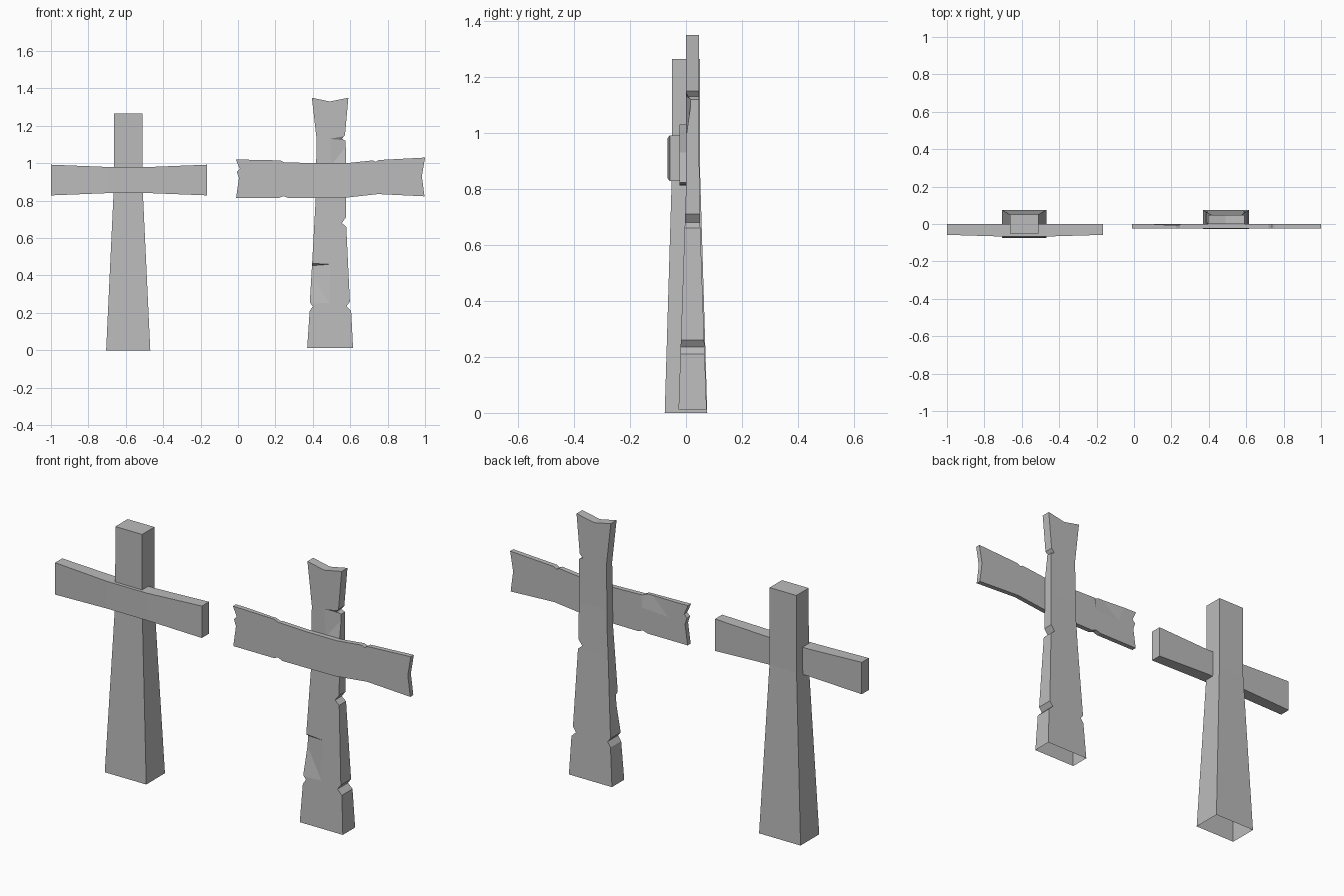
import bpy
import bmesh
from mathutils import Vector

default = bpy.data.objects.get("Cube")
if default:
    bpy.data.objects.remove(default, do_unlink=True)

# Single stone colour
stone = bpy.data.materials.new("grey_stone")
stone.use_nodes = True
grey = (0.5, 0.5, 0.5, 1)
stone.diffuse_color = grey
stone.node_tree.nodes["Principled BSDF"].inputs["Base Color"].default_value = grey


def add_object(name, bm):
    bmesh.ops.recalc_face_normals(bm, faces=bm.faces[:])
    mesh = bpy.data.meshes.new(name)
    bm.to_mesh(mesh)
    bm.free()
    mesh.materials.append(stone)
    obj = bpy.data.objects.new(name, mesh)
    bpy.context.collection.objects.link(obj)
    return obj


def blend(value, stops):
    """Piecewise linear lookup in (position, result) pairs."""
    if value <= stops[0][0]:
        return stops[0][1]
    for (a, ya), (b, yb) in zip(stops, stops[1:]):
        if value <= b:
            return ya + (yb - ya) * (value - a) / (b - a)
    return stops[-1][1]


def slab(name, outline, front, back, axis):
    """Extrude an x-z outline; front and back depth vary along one axis."""
    bm = bmesh.new()
    face = bm.faces.new([bm.verts.new((x, -1, z)) for x, z in outline])
    grown = bmesh.ops.extrude_face_region(bm, geom=[face])["geom"]
    for v in grown:
        if isinstance(v, bmesh.types.BMVert):
            v.co.y = 1
    # Cut an edge loop at each bend in depth
    normal = Vector((0, 0, 0))
    normal[axis] = 1
    for position, _ in front[1:-1] + back[1:-1]:
        bmesh.ops.bisect_plane(bm, geom=bm.verts[:] + bm.edges[:] + bm.faces[:],
                               plane_co=normal * position, plane_no=normal)
    for v in bm.verts:
        v.co.y = blend(v.co[axis], front if v.co.y < 0 else back)
    return add_object(name, bm)


def chip(target, points):
    """Break a shallow flake off a part with a convex cutter."""
    bm = bmesh.new()
    for p in points:
        bm.verts.new(p)
    bmesh.ops.convex_hull(bm, input=bm.verts[:])
    cutter = add_object("chip_cutter", bm)
    cutter.hide_render = True
    mod = target.modifiers.new("chip", "BOOLEAN")
    mod.operation = "DIFFERENCE"
    mod.solver = "EXACT"
    mod.object = cutter
    bpy.context.view_layer.objects.active = target
    bpy.ops.object.modifier_apply(modifier=mod.name)
    bpy.data.objects.remove(cutter, do_unlink=True)


def open_base(obj):
    """Remove the underside, leaving the post hollow from below."""
    bm = bmesh.new()
    bm.from_mesh(obj.data)
    base = [f for f in bm.faces if all(v.co.z < 0.03 for v in f.verts)]
    bmesh.ops.delete(bm, geom=base, context="FACES")
    bm.to_mesh(obj.data)
    bm.free()


# Intact cross: tapered post and waisted beam
centre = -0.587
half = [(0.118, 0), (0.077, 0.87), (0.076, 1.265)]
plain_post = slab(
    "plain_post",
    [(centre + w, z) for w, z in half] + [(centre - w, z) for w, z in reversed(half)],
    [(0, -0.076), (0.87, -0.05), (1.265, -0.05)],
    [(0, 0.076), (0.87, 0.05), (1.265, 0.05)], 2)
open_base(plain_post)

waist = [(-1, 0.082), (-0.7, 0.07), (-0.47, 0.07), (-0.165, 0.082)]
slab("plain_beam",
     [(x, 0.91 - h) for x, h in waist] + [(x, 0.91 + h) for x, h in reversed(waist)],
     [(-1, -0.058), (-0.7, -0.067), (-0.47, -0.067), (-0.165, -0.058)],
     [(-1, 0), (-0.165, 0)], 0)

# Weathered cross: notched post
left_edge = [(0.37, 0.012), (0.383, 0.21), (0.4, 0.235), (0.384, 0.255),
             (0.396, 0.46), (0.415, 0.8), (0.42, 1.13), (0.395, 1.35)]
right_edge = [(0.49, 1.33), (0.59, 1.35), (0.572, 1.15), (0.555, 1.13), (0.576, 1.12),
              (0.577, 0.71), (0.555, 0.68), (0.579, 0.66), (0.598, 0.26),
              (0.58, 0.235), (0.605, 0.21), (0.615, 0.012)]
worn_post = slab("worn_post", left_edge + right_edge,
                 [(0, -0.027), (0.21, -0.02), (0.8, 0), (1.35, 0)],
                 [(0, 0.074), (0.66, 0.051), (0.9, 0.047), (1.35, 0.047)], 2)
chip(worn_post, [(0.36, 0.012, 0.45), (0.5, -0.013, 0.46), (0.36, -0.03, 0.48),
                 (0.49, -0.019, 0.25), (0.36, -0.02, 0.24), (0.36, -0.06, 0.35)])
chip(worn_post, [(0.6, 0.02, 1.12), (0.49, 0, 1.13), (0.5, 0, 0.99),
                 (0.6, 0, 0.98), (0.6, 0, 1.15), (0.6, -0.05, 1.07)])
open_base(worn_post)

# Weathered beam with broken ends
top_edge = [(-0.012, 1.02), (0.225, 1.015), (0.245, 1.005), (0.41, 1), (0.58, 1),
            (0.72, 1.015), (0.737, 1.007), (0.753, 1.017), (1, 1.03)]
right_end = [(0.983, 0.93), (0.997, 0.823)]
bottom_edge = [(0.75, 0.835), (0.57, 0.815), (0.27, 0.813), (0.245, 0.824),
               (0.22, 0.815), (-0.01, 0.815)]
left_end = [(0.005, 0.92), (-0.006, 0.955), (0.01, 0.97)]
worn_beam = slab("worn_beam", top_edge + right_end + bottom_edge + left_end,
                 [(0, -0.024), (1, -0.024)], [(0, 0.001), (1, 0.001)], 0)
chip(worn_beam, [(0.235, -0.009, 1.05), (0.25, 0.001, 0.94), (0.05, 0.001, 1.05),
                 (0.1, 0.001, 0.93), (0.26, 0.001, 1.05), (0.2, 0.05, 1)])
